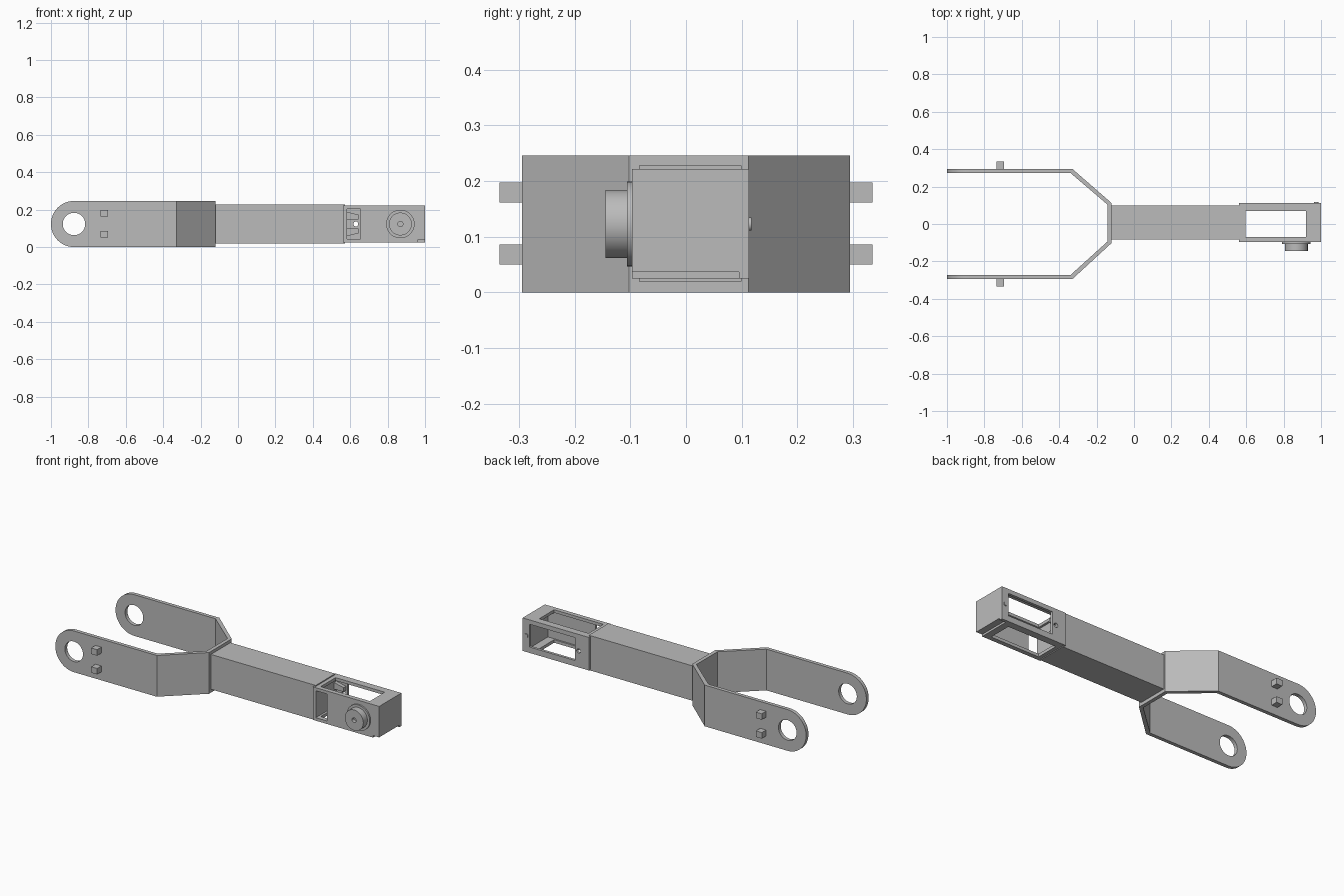
import bpy
import bmesh
from math import cos, sin, pi
from mathutils import Matrix, Vector

cube = bpy.data.objects.get("Cube")
if cube:
    bpy.data.objects.remove(cube, do_unlink=True)

# Single plain grey for the whole arm
grey = bpy.data.materials.new("light grey")
grey.use_nodes = True
grey.diffuse_color = (0.5, 0.5, 0.5, 1)
grey.node_tree.nodes["Principled BSDF"].inputs["Base Color"].default_value = (0.5, 0.5, 0.5, 1)


def finish(name, bm):
    bmesh.ops.recalc_face_normals(bm, faces=bm.faces)
    mesh = bpy.data.meshes.new(name)
    bm.to_mesh(mesh)
    bm.free()
    mesh.materials.append(grey)
    obj = bpy.data.objects.new(name, mesh)
    bpy.context.collection.objects.link(obj)
    return obj


def box(name, x, y, z):
    bm = bmesh.new()
    bmesh.ops.create_cube(bm, size=1)
    for v in bm.verts:
        v.co = [(a + b) / 2 + c * (b - a) for c, (a, b) in zip(v.co, (x, y, z))]
    return finish(name, bm)


def prism(name, points, depth):
    """Extrude a closed outline of 3D points by the depth vector."""
    bm = bmesh.new()
    face = bm.faces.new([bm.verts.new(p) for p in points])
    ext = bmesh.ops.extrude_face_region(bm, geom=[face])
    moved = [g for g in ext["geom"] if isinstance(g, bmesh.types.BMVert)]
    bmesh.ops.translate(bm, verts=moved, vec=Vector(depth))
    return finish(name, bm)


def rod(name, x, z, y0, y1, r):
    """Cylinder along y."""
    bm = bmesh.new()
    bmesh.ops.create_cone(bm, cap_ends=True, segments=48, radius1=r, radius2=r,
                          depth=abs(y1 - y0),
                          matrix=Matrix.Translation((x, (y0 + y1) / 2, z))
                          @ Matrix.Rotation(pi / 2, 4, 'X'))
    return finish(name, bm)


def boolean(obj, tools, operation='DIFFERENCE'):
    for tool in tools:
        tool.hide_render = True
        mod = obj.modifiers.new("cut", 'BOOLEAN')
        mod.operation = operation
        mod.solver = 'EXACT'
        mod.object = tool
        deps = bpy.context.evaluated_depsgraph_get()
        mesh = bpy.data.meshes.new_from_object(obj.evaluated_get(deps))
        obj.modifiers.clear()
        obj.data = mesh
        bpy.data.objects.remove(tool, do_unlink=True)


MID = 0.123          # height of the centre line
TOP = 2 * MID
PIVOT = -1 + MID     # centre of the rounded fork ends

# Fork: bent strap outline raised to full height
outer = [(-1, 0.295), (-0.33, 0.295), (-0.12, 0.112),
         (-0.12, -0.102), (-0.33, -0.295), (-1, -0.295)]
inner = [(-1, -0.273), (-0.34, -0.273), (-0.142, -0.094),
         (-0.142, 0.104), (-0.34, 0.273), (-1, 0.273)]
fork = prism("fork", [(x, y, 0) for x, y in outer + inner], (0, 0, TOP))

# Round the fork ends and bore the pivot holes
arc = [(PIVOT - MID * sin(pi * i / 32), -0.5, MID + MID * cos(pi * i / 32))
       for i in range(33)]
side = prism("fork_side_cutter", arc + [(0, -0.5, 0), (0, -0.5, TOP)], (0, 1, 0))
boolean(fork, [side], 'INTERSECT')
boolean(fork, [rod("pivot_cutter", PIVOT, MID, -0.5, 0.5, 0.06)])

# Square pegs on the outside of both fork arms
for s, label in ((1, "left"), (-1, "right")):
    for z, level in ((0.068, "lower"), (0.18, "upper")):
        ys = sorted((s * 0.29, s * 0.335))
        box(f"{label}_{level}_peg", (-0.735, -0.696), ys, (z - 0.018, z + 0.018))

# Long beam
box("beam", (-0.125, 0.572), (-0.084, 0.1), (0.02, 0.228))

# Housing: hollow box with windows
housing = box("motor_housing", (0.562, 1), (-0.097, 0.113), (0.025, 0.222))
boolean(housing, [
    box("cavity_cutter", (0.582, 0.968), (-0.08, 0.097), (0.043, 0.204)),
    box("top_window_cutter", (0.595, 0.92), (-0.07, 0.07), (-0.1, 0.4)),
    box("back_window_cutter", (0.655, 0.955), (0.05, 0.2), (0.06, 0.196)),
    box("front_notch_cutter", (0.582, 0.655), (-0.2, -0.05), (0.043, 0.204)),
    rod("bolt_cutter", 0.63, MID, 0.05, 0.2, 0.013),
    box("end_lip_cutter", (0.96, 1.1), (-0.2, 0.095), (0, 0.037)),
])

# Tapered gussets inside the front notch
for s, label in ((1, "upper"), (-1, "lower")):
    outline = [(0.58, 0.065), (0.58, 0.025), (0.645, 0.025), (0.645, 0.05)]
    prism(label + "_gusset", [(x, 0.075, MID + s * d) for x, d in outline], (0, 0.024, 0))

# Drive horn with a centre bore
rod("horn_flange", 0.868, MID, -0.095, -0.106, 0.076)
horn = rod("horn", 0.868, MID, -0.1, -0.145, 0.061)
boolean(horn, [rod("horn_bore_cutter", 0.868, MID, -0.125, -0.2, 0.014)])

# Small pin on the back
rod("back_pin", 0.975, MID, 0.11, 0.118, 0.012)

# Smooth the round surfaces, keep hard edges
for obj in bpy.context.scene.objects:
    obj.select_set(obj.type == 'MESH')
bpy.context.view_layer.objects.active = fork
bpy.ops.object.shade_smooth_by_angle(angle=pi / 6)
